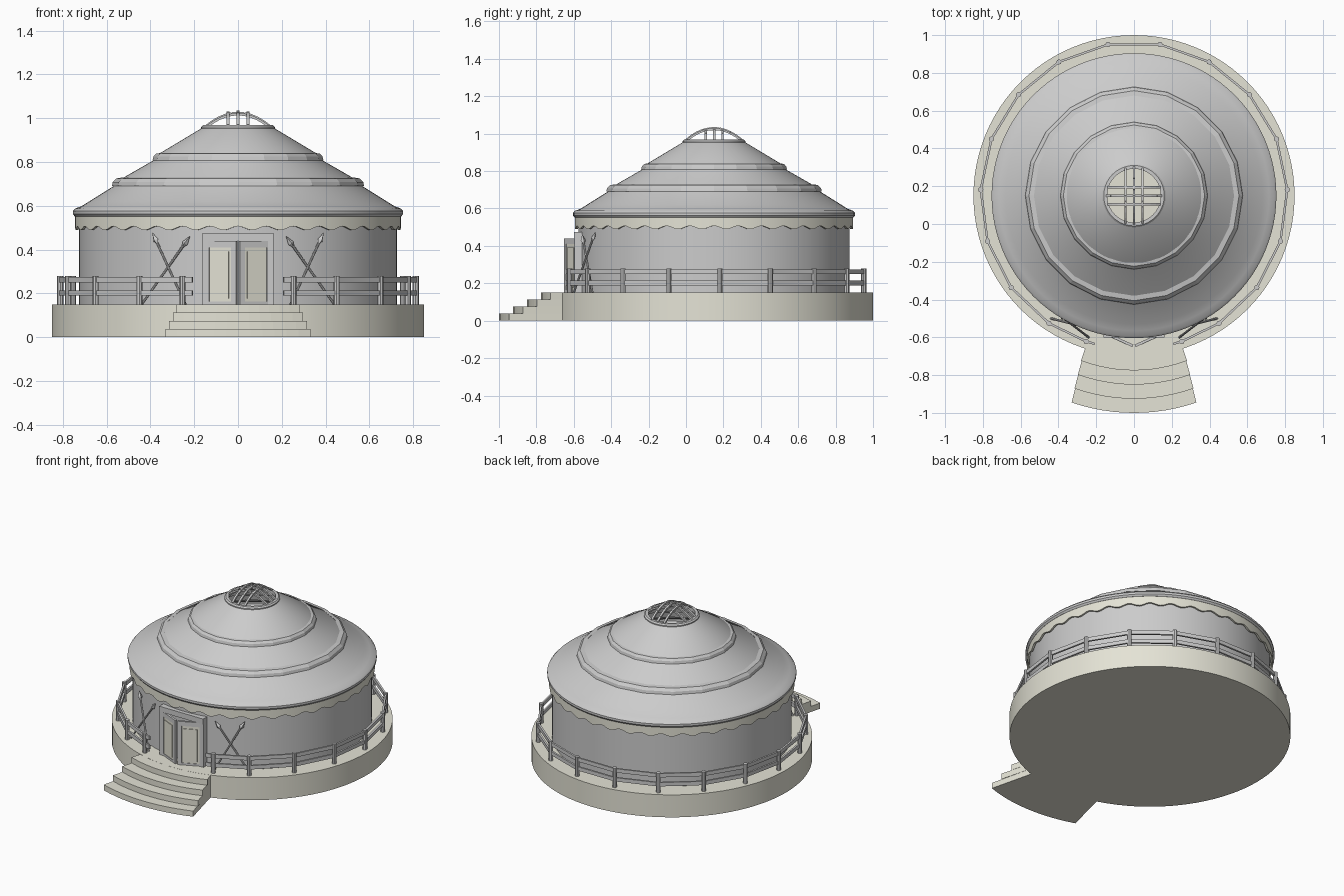
import bpy, bmesh, math
from mathutils import Vector, Matrix

if "Cube" in bpy.data.objects:
    bpy.data.objects.remove(bpy.data.objects["Cube"])

CY = 0.15  # round parts are centred here
beige = bpy.data.materials.new("pale_cloth_and_stone")
beige.diffuse_color = (0.78, 0.77, 0.67, 1)
beige.use_nodes = True
beige.node_tree.nodes["Principled BSDF"].inputs["Base Color"].default_value = beige.diffuse_color


def finish(name, bm, mat=None, smooth=False):
    bmesh.ops.recalc_face_normals(bm, faces=bm.faces)
    me = bpy.data.meshes.new(name)
    bm.to_mesh(me)
    bm.free()
    ob = bpy.data.objects.new(name, me)
    bpy.context.collection.objects.link(ob)
    if mat:
        me.materials.append(mat)
    if smooth:
        bpy.ops.object.select_all(action='DESELECT')
        ob.select_set(True)
        bpy.context.view_layer.objects.active = ob
        bpy.ops.object.shade_smooth_by_angle(angle=math.radians(35))
    return ob


def polar(r, deg, z=0):
    """Angle is measured from the back (+y), towards +x."""
    a = math.radians(deg)
    return Vector((r * math.sin(a), CY + r * math.cos(a), z))


def lathe(name, profile, n=72, mat=None, smooth=True, closed=False, wave=None):
    bm = bmesh.new()
    rings = []
    for k, (r, z) in enumerate(profile):
        ring = []
        for i in range(n):
            dz = wave(i / n) if wave and k in (0, len(profile) - 1) else 0
            ring.append(bm.verts.new(polar(r, 360 * i / n, z + dz)))
        rings.append(ring)
    pairs = list(zip(rings, rings[1:]))
    if closed:
        pairs.append((rings[-1], rings[0]))
    for a, b in pairs:
        for i in range(n):
            j = (i + 1) % n
            bm.faces.new((a[i], a[j], b[j], b[i]))
    return finish(name, bm, mat, smooth)


def beam(bm, a, b, width, height):
    """Box from a to b, height kept as upright as possible."""
    a, b = Vector(a), Vector(b)
    d = (b - a).normalized()
    up = Vector((0, 0, 1)) if abs(d.z) < 0.99 else Vector((0, 1, 0))
    side = d.cross(up).normalized()
    rot = Matrix((d, side, side.cross(d))).transposed().to_4x4()
    m = Matrix.Translation((a + b) / 2) @ rot @ Matrix.Diagonal(((b - a).length, width, height, 1))
    bmesh.ops.create_cube(bm, size=1, matrix=m)


def rod(bm, a, b, r1, r2, n=8):
    a, b = Vector(a), Vector(b)
    rot = (b - a).to_track_quat('Z', 'Y').to_matrix().to_4x4()
    bmesh.ops.create_cone(bm, cap_ends=True, segments=n, radius1=r1, radius2=r2,
                          depth=(b - a).length, matrix=Matrix.Translation((a + b) / 2) @ rot)


# Round platform
bm = bmesh.new()
bmesh.ops.create_cone(bm, cap_ends=True, segments=96, radius1=0.85, radius2=0.85, depth=0.15,
                      matrix=Matrix.Translation((0, CY, 0.075)))
finish("platform", bm, beige, True)

# Fan-shaped curved stairs
bm = bmesh.new()
for i, w in enumerate((0.33, 0.315, 0.297, 0.28)):
    R = 1.02 - 0.075 * i
    a = math.asin(w / R)
    outline = [(R * math.sin(t), 0.02 - R * math.cos(t)) for t in (-a + 2 * a * k / 12 for k in range(13))]
    outline += [(0.255, -0.645), (-0.255, -0.645)]
    z0, z1 = 0.0375 * i, 0.0375 * (i + 1) - (0.0005 if i == 3 else 0)
    lo = [bm.verts.new((x, y, z0)) for x, y in outline]
    hi = [bm.verts.new((x, y, z1)) for x, y in outline]
    bm.faces.new(lo)
    bm.faces.new(hi)
    for k in range(len(lo)):
        j = (k + 1) % len(lo)
        bm.faces.new((lo[k], lo[j], hi[j], hi[k]))
finish("stairs", bm, beige)

# Wall, scalloped valance and roof cloth
lathe("wall", [(0.725, 0.15), (0.725, 0.56)], 96)
lathe("valance", [(0.744, 0.498), (0.744, 0.555), (0.732, 0.555), (0.732, 0.498)], 288, beige,
      closed=True, wave=lambda t: 0.009 * math.cos(36 * 2 * math.pi * t))
lathe("roof", [(0.725, 0.55), (0.745, 0.551), (0.754, 0.562), (0.754, 0.576), (0.743, 0.588),
               (0.715, 0.598), (0.68, 0.62), (0.56, 0.695), (0.53, 0.725), (0.385, 0.808),
               (0.36, 0.838), (0.16, 0.958)], 96)

# Faceted bands where the roof layers overlap
lathe("lower_roof_band", [(0.54, 0.69), (0.576, 0.69), (0.572, 0.708), (0.556, 0.725), (0.53, 0.729)],
      20, smooth=False, closed=True)
lathe("upper_roof_band", [(0.36, 0.808), (0.390, 0.808), (0.386, 0.825), (0.374, 0.838), (0.35, 0.842)],
      20, smooth=False, closed=True)

# Open crown ring with arched lattice
lathe("crown_ring", [(0.142, 0.945), (0.168, 0.945), (0.168, 0.960), (0.160, 0.968), (0.142, 0.968)],
      40, closed=True)
bm = bmesh.new()
for axis in (0, 1):
    for off in (-0.045, 0, 0.045):
        half = math.sqrt(0.150 ** 2 - off ** 2)
        pts = []
        for k in range(11):
            s = half * (-1 + 2 * k / 10)
            z = 0.96 + 0.064 * (1 - (s * s + off * off) / 0.150 ** 2) + 0.006 * axis
            pts.append((s, CY + off, z) if axis == 0 else (off, CY + s, z))
        for p, q in zip(pts, pts[1:]):
            beam(bm, p, q, 0.013, 0.011)
finish("crown_lattice", bm)

# Railing around the platform, open at the stairs
posts = [9.8 + 19.5 * k for k in range(8)] + [161.8]
bm_posts, bm_rails = bmesh.new(), bmesh.new()
for s in (-1, 1):
    for d in posts:
        rod(bm_posts, polar(0.812, s * d, 0.15), polar(0.812, s * d, 0.28), 0.014, 0.014)
    stops = posts + [165.2]
    for d, e in zip(stops, stops[1:]):
        for z in (0.202, 0.262):
            beam(bm_rails, polar(0.812, s * d, z), polar(0.812, s * e, z), 0.012, 0.025)
for z in (0.202, 0.262):
    beam(bm_rails, polar(0.812, -9.8, z), polar(0.812, 9.8, z), 0.012, 0.025)
finish("railing_posts", bm_posts, smooth=True)
finish("railing_rails", bm_rails)

# Door frame
bm = bmesh.new()
for s in (-1, 1):
    beam(bm, (s * 0.15, -0.565, 0.15), (s * 0.15, -0.565, 0.475), 0.024, 0.06)
beam(bm, (-0.162, -0.570, 0.457), (0.162, -0.570, 0.457), 0.06, 0.036)
finish("door_frame", bm)

# Door leaves standing ajar, with pale panels
bm_leaf, bm_panel = bmesh.new(), bmesh.new()
for s in (-1, 1):
    hinge, edge = Vector((s * 0.138, -0.585, 0)), Vector((s * 0.006, -0.645, 0))
    out = Vector((s * 0.414, -0.910, 0))  # outward normal of the leaf

    def at(t, z, push=0):
        return hinge.lerp(edge, t) + out * push + Vector((0, 0, z))
    for z, h in ((0.157, 0.014), (0.425, 0.030)):
        beam(bm_leaf, at(0, z), at(1, z), 0.014, h)
    for t0, t1 in ((0, 0.07), (0.82, 1)):
        beam(bm_leaf, at(t0, 0.295), at(t1, 0.295), 0.014, 0.29)
    beam(bm_panel, at(0.05, 0.285), at(0.84, 0.285), 0.008, 0.25)
    beam(bm_panel, at(0.16, 0.285, 0.004), at(0.74, 0.285, 0.004), 0.008, 0.215)
finish("door_leaves", bm_leaf)
finish("door_panels", bm_panel, beige)

# Crossed spears leaning on the wall
bm = bmesh.new()
for s in (-1, 1):
    for a, b in (((0.44, -0.50, 0.15), (0.22, -0.555, 0.46)), ((0.24, -0.60, 0.15), (0.39, -0.485, 0.475))):
        p, q = Vector((s * a[0], *a[1:])), Vector((s * b[0], *b[1:]))
        neck, belly = p.lerp(q, 0.86), p.lerp(q, 0.90)
        rod(bm, p, neck, 0.006, 0.006)
        rod(bm, neck, belly, 0.006, 0.014, 4)
        rod(bm, belly, q, 0.014, 0.001, 4)
finish("crossed_spears", bm)
